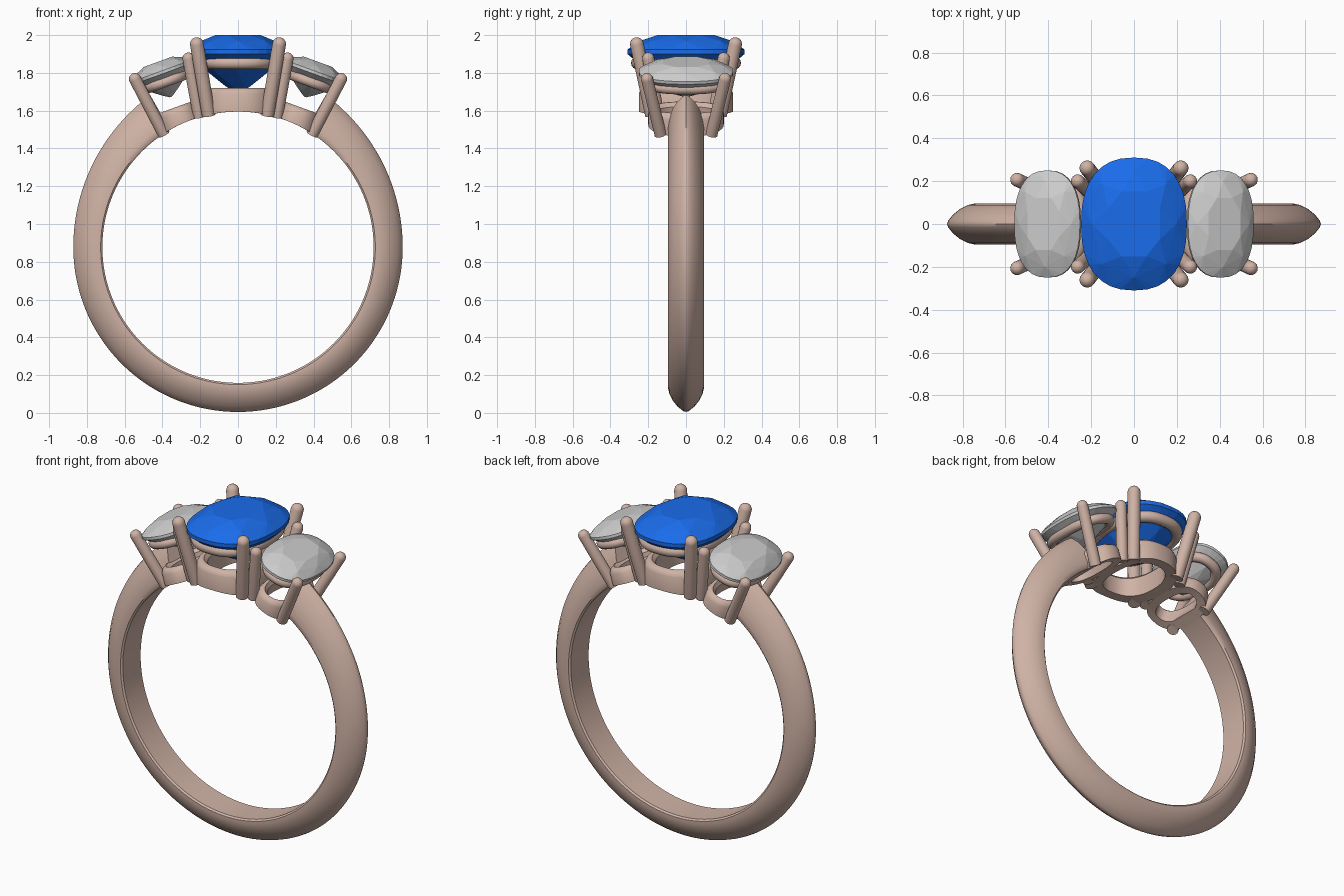
import bpy, bmesh
from math import sin, cos, pi, radians, sqrt
from mathutils import Vector, Matrix

if "Cube" in bpy.data.objects:
    bpy.data.objects.remove(bpy.data.objects["Cube"])

CZ, RI = 0.877, 0.718          # finger hole centre height and radius


def material(name, rgb):
    m = bpy.data.materials.new(name)
    m.diffuse_color = (*rgb, 1)
    m.use_nodes = True
    m.node_tree.nodes["Principled BSDF"].inputs["Base Color"].default_value = m.diffuse_color
    return m


METAL = material("rose_metal", (0.63, 0.45, 0.38))
BLUE = material("blue_gem", (0.01, 0.15, 0.83))


def finish(name, bm, mat=None, smooth=True):
    bmesh.ops.recalc_face_normals(bm, faces=bm.faces)
    me = bpy.data.meshes.new(name)
    bm.to_mesh(me)
    bm.free()
    ob = bpy.data.objects.new(name, me)
    bpy.context.collection.objects.link(ob)
    if mat:
        me.materials.append(mat)
    if smooth:
        bpy.ops.object.select_all(action='DESELECT')
        ob.select_set(True)
        bpy.context.view_layer.objects.active = ob
        bpy.ops.object.shade_smooth_by_angle(angle=radians(40))
    return ob


def loft(name, rings, closed=False):
    """Skin closed rings of points; cap the ends unless the loft is closed."""
    bm = bmesh.new()
    vs = [[bm.verts.new(p) for p in r] for r in rings]
    n = len(vs[0])
    for i in range(len(vs) if closed else len(vs) - 1):
        a, b = vs[i], vs[(i + 1) % len(vs)]
        for j in range(n):
            k = (j + 1) % n
            bm.faces.new((a[j], a[k], b[k], b[j]))
    if not closed:
        bm.faces.new(vs[0])
        bm.faces.new(vs[-1])
    return finish(name, bm, METAL)


def oval(t, a, b, e=2.4):
    c, s = cos(t), sin(t)
    f = lambda v: (abs(v) ** (2 / e)) * (1 if v >= 0 else -1)
    return a * f(c), b * f(s)


def finger(x):
    return CZ + sqrt(RI * RI - x * x)


def prong(name, p0, p1, r):
    """Round bar from p0 with a domed tip at p1."""
    p0, p1 = Vector(p0), Vector(p1)
    d = (p1 - p0).normalized()
    q = d.to_track_quat('Z', 'Y')
    steps = [(p0, r)] + [(p1 + d * r * (sin(u) - 1), r * cos(u))
                         for u in [i * pi / 2 / 6.1 for i in range(7)]]
    loft(name, [[c + q @ Vector((rr * cos(t), rr * sin(t), 0))
                 for t in [2 * pi * k / 20 for k in range(20)]] for c, rr in steps])


def rail(name, M, a, b, z, r):
    """Oval wire under the stone."""
    rings = []
    for k in range(64):
        t = 2 * pi * k / 64
        ring = []
        for j in range(14):
            u = 2 * pi * j / 14
            x, y = oval(t, a + r * cos(u), b + r * cos(u))
            ring.append(M @ Vector((x, y, z + r * sin(u))))
        rings.append(ring)
    loft(name, rings, True)


def collet(name, M, a, b, top, bottom, wall=0.06):
    """Oval base ring whose underside follows the finger hole."""
    rings = []
    for k in range(72):
        ring = []
        for off, low, dz in [(0, 1, 0), (0, 0, -.03), (-.01, 0, -.01), (-.025, 0, 0),
                             (-wall + .02, 0, 0), (-wall, 0, -.02), (-wall, 1, 0)]:
            x, y = oval(2 * pi * k / 72, a + off, b + off)
            p = M @ Vector((x, y, bottom if low else top + dz))
            if low:
                p.z = finger(p.x)
            ring.append(p)
        rings.append(ring)
    loft(name, rings, True)


def gem(name, M, a, b, crown, pavilion, girdle, mat=None):
    """Faceted cushion stone: hull of table, crown, girdle, pavilion and culet points."""
    layers = [(8, .5, .52, girdle + crown), (8, 0, .8, girdle + crown * .58),
              (32, 0, 1, girdle), (32, 0, 1, 0),
              (8, 0, .64, -pavilion * .46), (8, .5, .3, -pavilion * .8), (4, 0, .04, -pavilion)]
    bm = bmesh.new()
    for n, shift, s, z in layers:
        for k in range(n):
            x, y = oval(2 * pi * (k + shift) / n, a * s, b * s)
            bm.verts.new(M @ Vector((x, y, z)))
    bmesh.ops.convex_hull(bm, input=bm.verts)
    bmesh.ops.dissolve_limit(bm, angle_limit=radians(1), verts=bm.verts, edges=bm.edges)
    finish(name, bm, mat, smooth=False)


# shank: knife-edge section swept around the finger, thicker at the shoulders
half = [(.086, 0), (.095, .06), (.095, .18), (.088, .38), (.071, .6), (.044, .82), (.015, .97)]
section = half + [(0, 1)] + [(-y, f) for y, f in reversed(half)]
rings = []
for i in range(121):
    deg = 30 + 300 * i / 120
    off = min(deg, 360 - deg)
    ro = .872 + .058 * max(0, (90 - off) / 60) ** 2
    s, c = sin(radians(deg)), cos(radians(deg))
    rings.append([((RI + (ro - RI) * f) * s, y, CZ + (RI + (ro - RI) * f) * c) for y, f in section])
loft("shank", rings)

# centre setting
C = Matrix.Translation((0, 0, 1.9))
gem("centre_stone", C, .247, .31, .077, .21, .023, BLUE)
rail("centre_rail", C, .19, .258, -.048, .033)
collet("centre_collet", C, .2, .25, -.18, -.3)
for sx in (-1, 1):
    for sy in (-1, 1):
        prong("centre_prong", (sx * .155, sy * .18, finger(.155) - .003),
              (sx * .224, sy * .268, 1.987), .036)

# side settings, tilted outward
for sx in (-1, 1):
    M = Matrix.Translation((sx * .4, 0, 1.795)) @ Matrix.Rotation(sx * radians(20), 4, 'Y')
    gem("side_stone", M, .163, .25, .052, .13, .016)
    rail("side_rail", M, .115, .195, -.045, .028)
    collet("side_collet", M, .118, .2, -.19, -.28, .05)
    for sy in (-1, 1):
        prong("side_outer_prong", (sx * .392, sy * .135, finger(.392) - .005),
              (sx * .56, sy * .213, 1.795), .032)
        prong("side_inner_prong", (sx * .205, sy * .145, finger(.205)),
              (sx * .268, sy * .205, 1.907), .032)
